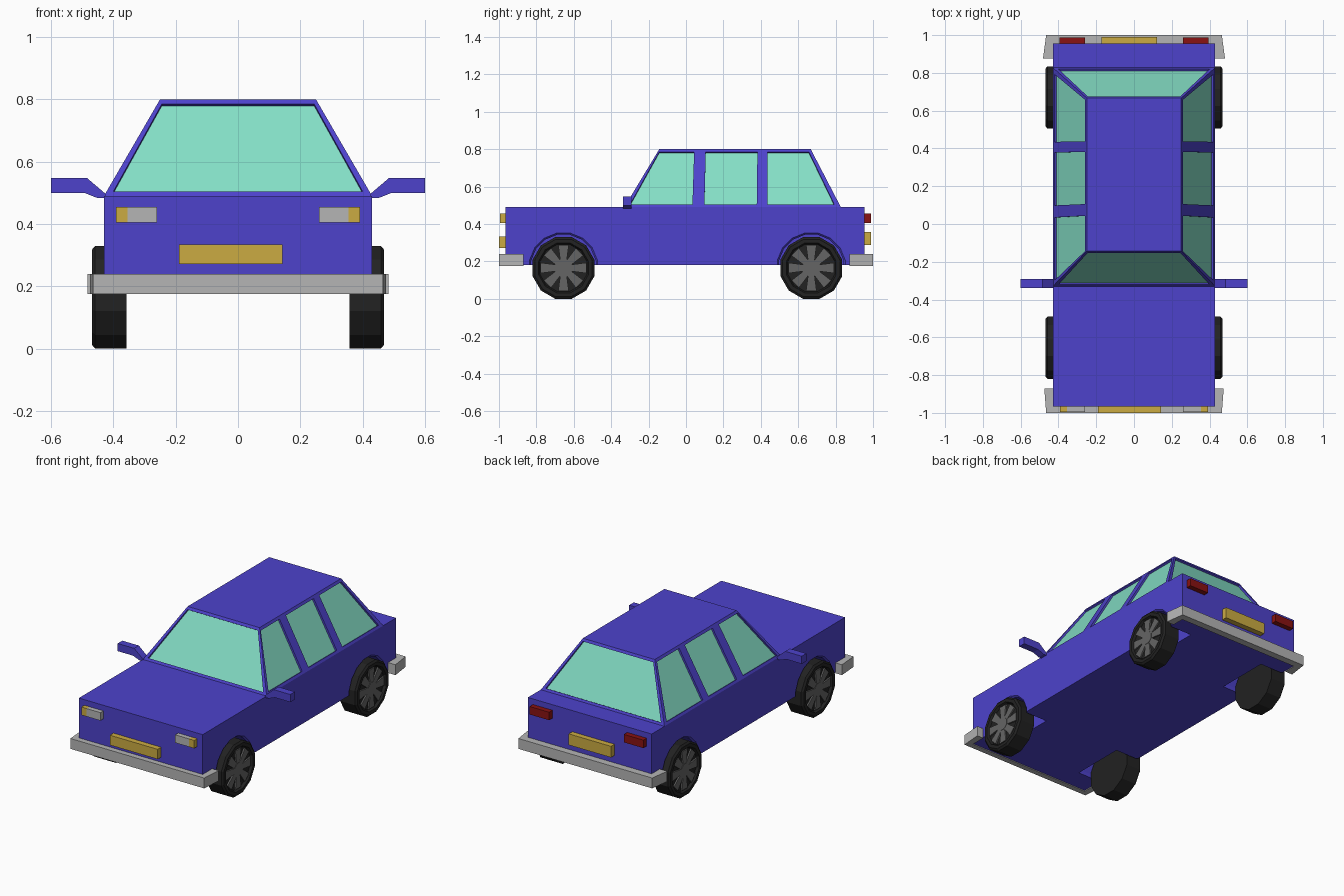
import bpy, bmesh, math
from mathutils import Vector

if "Cube" in bpy.data.objects:
    bpy.data.objects.remove(bpy.data.objects["Cube"])


def material(name, *rgb):
    m = bpy.data.materials.new(name)
    m.diffuse_color = (*rgb, 1)
    m.use_nodes = True
    m.node_tree.nodes["Principled BSDF"].inputs["Base Color"].default_value = m.diffuse_color
    return m


BLUE = material("blue_paint", 0.075, 0.055, 0.60)
GLASS = material("green_glass", 0.23, 0.73, 0.56)
YELLOW = material("yellow", 0.60, 0.41, 0.055)
RED = material("red", 0.25, 0.006, 0.006)
GREY = material("light_grey", 0.46, 0.46, 0.46)
TYRE = material("black_rubber", 0.016, 0.016, 0.016)
SPOKE = material("dark_grey", 0.13, 0.13, 0.13)


def finish(name, bm, *mats):
    bmesh.ops.remove_doubles(bm, verts=bm.verts, dist=1e-5)
    bmesh.ops.recalc_face_normals(bm, faces=bm.faces)
    me = bpy.data.meshes.new(name)
    bm.to_mesh(me)
    bm.free()
    for m in mats:
        me.materials.append(m)
    ob = bpy.data.objects.new(name, me)
    bpy.context.collection.objects.link(ob)
    return ob


def loft(bm, rings, caps=True):
    """Join successive closed rings of points with quads."""
    vs = [[bm.verts.new(p) for p in r] for r in rings]
    n = len(vs[0])
    for a, b in zip(vs, vs[1:]):
        for i in range(n):
            bm.faces.new((a[i], a[(i + 1) % n], b[(i + 1) % n], b[i]))
    if caps:
        bm.faces.new(vs[0])
        bm.faces.new(vs[-1])


def box(name, mat, x, y, z):
    bm = bmesh.new()
    loft(bm, [[(x[0], y[0], h), (x[1], y[0], h), (x[1], y[1], h), (x[0], y[1], h)] for h in z])
    return finish(name, bm, mat)


def circle(x, r, n, y, z):
    """Ring around the x axis with a flat at the bottom."""
    return [(x, y + r * math.sin((i + 0.5) * math.tau / n),
             z + r * math.cos((i + 0.5) * math.tau / n)) for i in range(n)]


# Lower body with wheel arches cut out
body = box("body", BLUE, (-0.43, 0.43), (-0.965, 0.955), (0.18, 0.49))
AXLES = {"front": -0.655, "rear": 0.67}
SIDES = {"left": -1, "right": 1}
bm = bmesh.new()
for y in AXLES.values():
    for s in SIDES.values():
        loft(bm, [circle(s * x, r, 16, y, 0.17) for x, r in ((0.27, 0.176), (0.42, 0.176), (0.45, 0.204))])
cutter = finish("arch_cutter", bm, BLUE)
cutter.hide_render = True
cutter.display_type = 'WIRE'
mod = body.modifiers.new("arches", 'BOOLEAN')
mod.object = cutter
mod.operation = 'DIFFERENCE'
mod.solver = 'EXACT'

# Cabin: each wall is a grid whose inner cells are recessed windows
FX_B, FX_T = [-0.43, -0.408, 0.408, 0.43], [-0.25, -0.236, 0.236, 0.25]
SY_B = [-0.33, -0.307, 0.034, 0.098, 0.378, 0.435, 0.800, 0.828]
SY_T = [-0.143, -0.135, 0.044, 0.106, 0.382, 0.437, 0.650, 0.667]


def pts(values, fixed, z, along_x):
    return [Vector((v, fixed, z)) if along_x else Vector((fixed, v, z)) for v in values]


walls = [
    (pts(FX_B, SY_B[0], 0.49, True), pts(FX_T, SY_T[0], 0.80, True)),
    (pts(SY_B, 0.43, 0.49, False), pts(SY_T, 0.25, 0.80, False)),
    (pts(FX_B[::-1], SY_B[-1], 0.49, True), pts(FX_T[::-1], SY_T[-1], 0.80, True)),
    (pts(SY_B[::-1], -0.43, 0.49, False), pts(SY_T[::-1], -0.25, 0.80, False)),
]
bm = bmesh.new()
roof = []
for low, top in walls:
    roof += top[:-1]
    inward = -(low[-1] - low[0]).cross(top[0] - low[0]).normalized() * 0.012
    rows = [[a.lerp(b, t) for a, b in zip(low, top)] for t in (0, 0.045, 0.95, 1)]
    for j in range(3):
        for i in range(len(low) - 1):
            quad = [rows[j][i], rows[j][i + 1], rows[j + 1][i + 1], rows[j + 1][i]]
            if j == 1 and i % 2:
                inner = [p + inward for p in quad]
                loft(bm, [quad, inner], caps=False)
                bm.faces.new([bm.verts.new(p) for p in inner]).material_index = 1
            else:
                bm.faces.new([bm.verts.new(p) for p in quad])
bm.faces.new([bm.verts.new(p) for p in roof])
finish("cabin", bm, BLUE, GLASS)

# Wrap-around bumpers
for name, s, edge, y_end, x_end in (("front", -1, 0.965, 0.87, 0.475), ("rear", 1, 0.955, 0.875, 0.482)):
    outline = [(-x_end, y_end), (-0.465, 1), (0.465, 1), (x_end, y_end),
               (0.43, y_end), (0.43, edge), (-0.43, edge), (-0.43, y_end)]
    bm = bmesh.new()
    loft(bm, [[(x, s * y, z) for x, y in outline] for z in (0.175, 0.24)])
    finish(name + "_bumper", bm, GREY)

# Number plates
box("front_plate", YELLOW, (-0.19, 0.142), (-1.0, -0.96), (0.272, 0.334))
box("rear_plate", YELLOW, (-0.172, 0.122), (0.95, 0.99), (0.287, 0.357))

MIRROR = [(0.425, 0.497), (0.485, 0.548), (0.60, 0.548), (0.60, 0.50),
          (0.493, 0.50), (0.45, 0.483), (0.425, 0.483)]
for side, s in SIDES.items():
    # Lights
    box(side + "_headlight", GREY, (s * 0.26, s * 0.355), (-0.995, -0.96), (0.405, 0.455))
    box(side + "_indicator", YELLOW, (s * 0.355, s * 0.392), (-0.995, -0.96), (0.405, 0.455))
    box(side + "_tail_light", RED, (s * 0.26, s * 0.395), (0.95, 0.988), (0.405, 0.455))
    # Door mirrors
    bm = bmesh.new()
    loft(bm, [[(s * x, y, z) for x, z in MIRROR] for y in (-0.338, -0.292)])
    finish(side + "_mirror", bm, BLUE)
    for end, y in AXLES.items():
        # Tyre with a recessed outer face
        r = 0.165 / math.cos(math.pi / 12)
        bm = bmesh.new()
        loft(bm, [circle(s * x, q, 12, y, 0.165) for x, q in
                  ((0.357, r), (0.458, r), (0.468, r - 0.012), (0.468, 0.138), (0.452, 0.130))])
        finish(f"{end}_{side}_tyre", bm, TYRE)
        # Eight widening spokes
        bm = bmesh.new()
        for k in range(8):
            a = k * math.tau / 8
            c, d = math.cos(a), math.sin(a)
            wedge = [(0.0, -0.012), (0.122, -0.028), (0.122, 0.028), (0.0, 0.012)]
            loft(bm, [[(s * x, y + u * d + v * c, 0.165 + u * c - v * d) for u, v in wedge]
                      for x in (0.448, 0.461)])
        loft(bm, [circle(s * x, 0.042, 8, y, 0.165) for x in (0.448, 0.463)])
        finish(f"{end}_{side}_spokes", bm, SPOKE)
